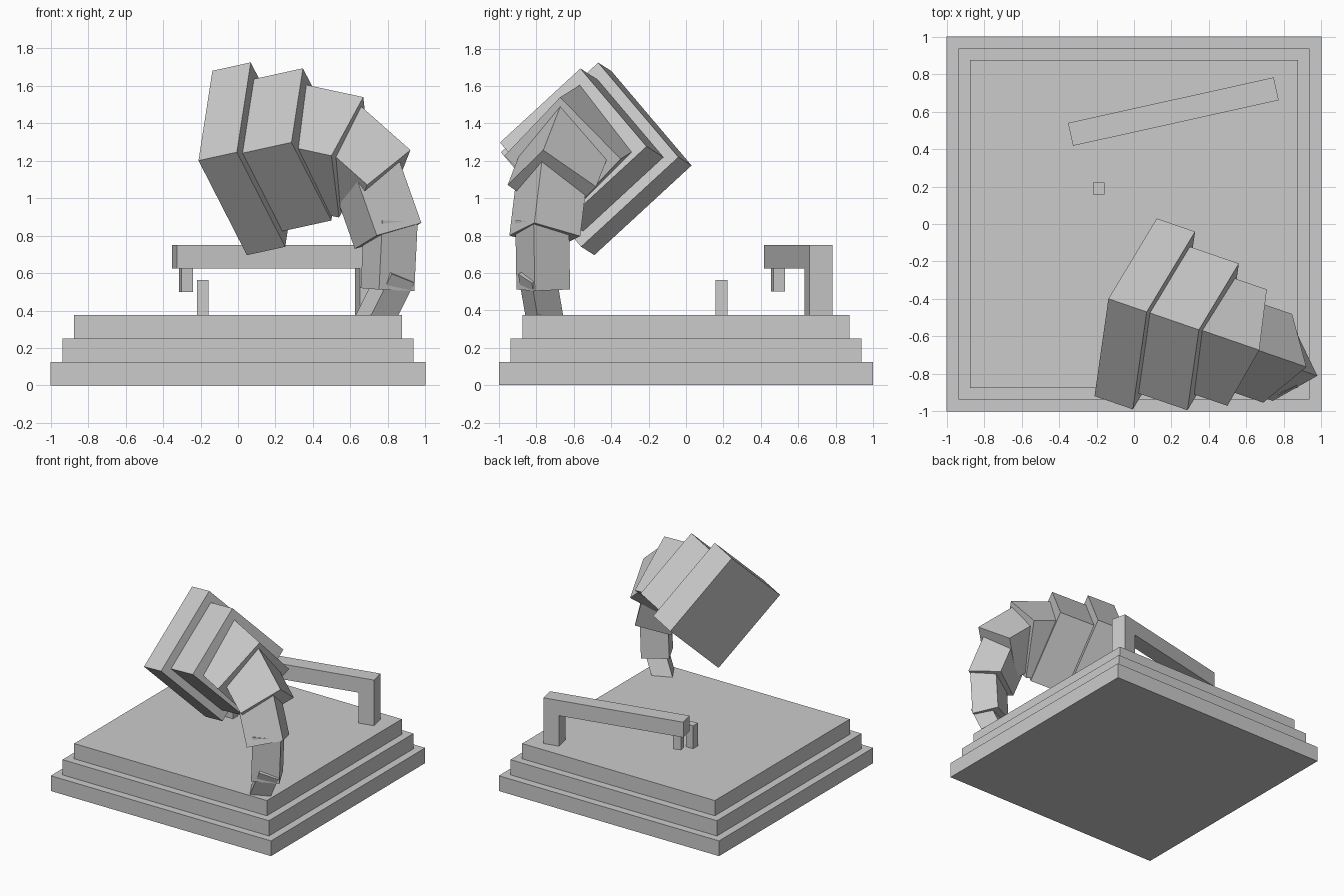
import bpy, math
from mathutils import Matrix, Vector

if "Cube" in bpy.data.objects:
    bpy.data.objects.remove(bpy.data.objects["Cube"])


def box(name, center, size, rot=None):
    """Cuboid with the given size, centre and optional 3x3 rotation."""
    bpy.ops.mesh.primitive_cube_add(size=1)
    ob = bpy.context.object
    ob.name = name
    rot = (rot or Matrix.Identity(3)).to_4x4()
    ob.data.transform(Matrix.Translation(center) @ rot @ Matrix.Diagonal((*size, 1)))
    return ob


# Stepped base
for i in range(3):
    w = 2 - 0.125 * i
    box(f"base_step_{i + 1}", (0, 0, 0.0625 + 0.125 * i), (w, w, 0.125))

# Spindle
box("spindle", (-0.1875, 0.19, 0.465), (0.0625, 0.0625, 0.195))

# Tone arm: beam, support post and needle, all turned together
turn = Matrix.Rotation(math.radians(12.5), 3, 'Z')
origin = Vector((0.21, 0.6, 0))


def arm_part(name, along, z0, z1, length, width):
    c = origin + turn @ Vector((along, 0, (z0 + z1) / 2))
    box(name, c, (length, width, z1 - z0), turn)


arm_part("arm_beam", 0, 0.625, 0.75, 1.125, 0.125)
arm_part("arm_post", 0.5, 0.37, 0.63, 0.125, 0.125)
arm_part("arm_needle", -0.5, 0.5, 0.63, 0.0625, 0.0625)

# Horn: square blocks along a vertical arc, wide mouth first.
# Each row: end-face centre, pitch in degrees, length, width
horn = [
    ((0.160, -0.515, 1.2325), 11.7, 0.221, 0.711),
    ((0.4226, -0.6025, 1.287), 11.7, 0.300, 0.587),
    ((0.604, -0.660, 1.218), -11.5, 0.340, 0.464),
    ((0.767, -0.717, 1.066), -40, 0.390, 0.352),
    ((0.801, -0.755, 0.799), -69.5, 0.360, 0.281),
    ((0.798, -0.763, 0.512), -93, 0.370, 0.2125),
    ((0.689, -0.740, 0.270), -118, 0.370, 0.150),
]
azimuth, roll = math.radians(-19), math.radians(46.5)
side = Vector((-math.sin(azimuth), math.cos(azimuth), 0))
heading = Vector((math.cos(azimuth), math.sin(azimuth), 0))
up = Vector((0, 0, 1))
for i, (end, pitch, length, width) in enumerate(horn):
    p = math.radians(pitch)
    d = heading * math.cos(p) + up * math.sin(p)
    n = up * math.cos(p) - heading * math.sin(p)
    u = -n * math.cos(roll) - side * math.sin(roll)
    rot = Matrix((d, u, d.cross(u))).transposed()
    box(f"horn_block_{i + 1}", Vector(end) - d * length / 2, (length, width, width), rot)
